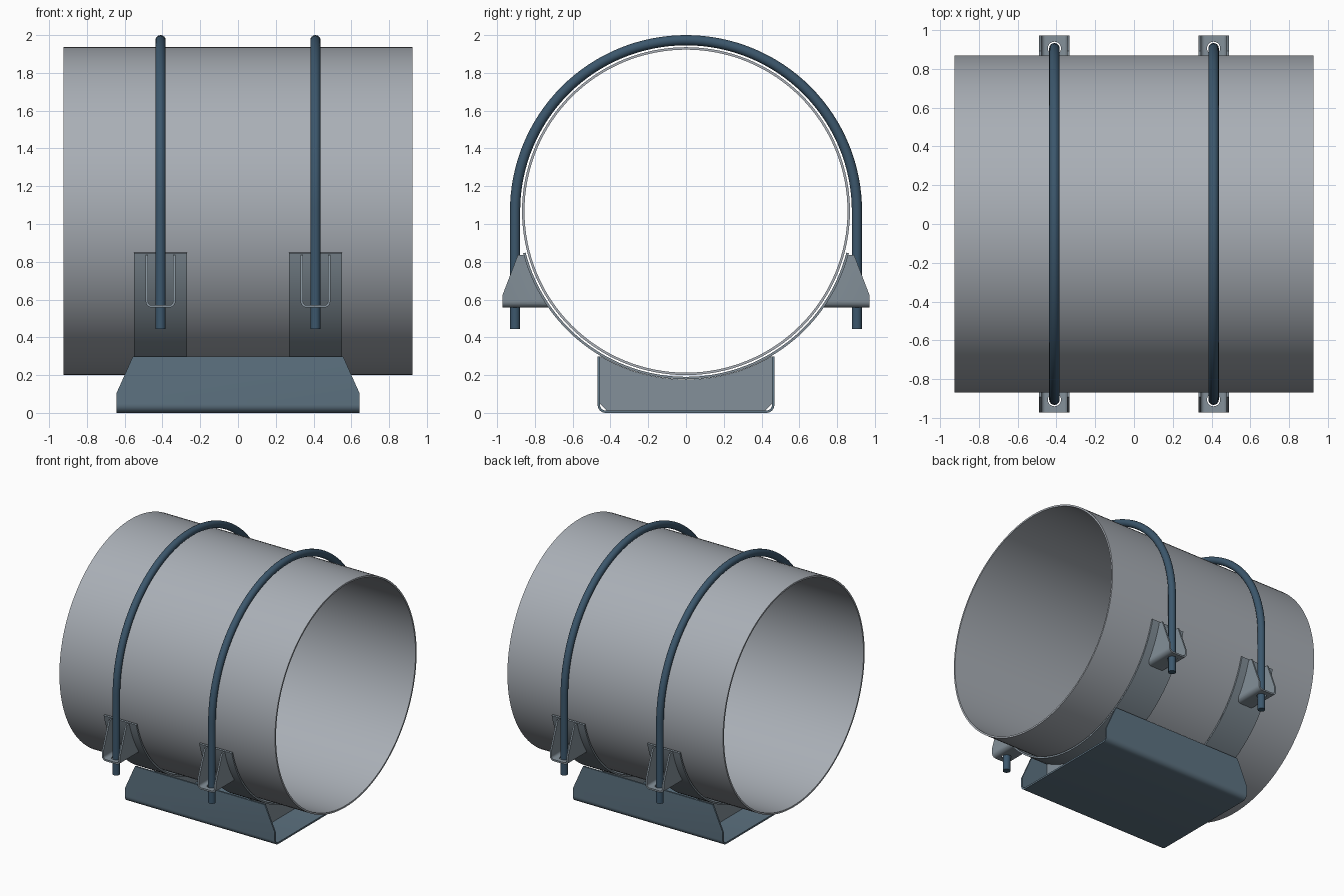
import bpy, bmesh, math

if "Cube" in bpy.data.objects:
    bpy.data.objects.remove(bpy.data.objects["Cube"])

CZ = 1.068           # pipe axis height
XS = (-0.41, 0.41)   # clamp stations


def material(name, col):
    m = bpy.data.materials.new(name)
    m.diffuse_color = (*col, 1)
    m.use_nodes = True
    m.node_tree.nodes["Principled BSDF"].inputs["Base Color"].default_value = m.diffuse_color
    return m


PIPE = material("pipe_grey", (0.40, 0.43, 0.47))
PLATE = material("plate_grey", (0.23, 0.28, 0.32))
BASE = material("base_blue", (0.11, 0.17, 0.22))
ROD = material("rod_blue", (0.045, 0.095, 0.15))


def prism(name, profile, axis, lo, hi, mat=None):
    """Extrude a 2D profile along 'X' (profile is y,z) or 'Y' (profile is x,z)."""
    def place(p, d):
        return (d, p[0], p[1]) if axis == 'X' else (p[0], d, p[1])
    bm = bmesh.new()
    a = [bm.verts.new(place(p, lo)) for p in profile]
    b = [bm.verts.new(place(p, hi)) for p in profile]
    n = len(profile)
    bm.faces.new(a)
    bm.faces.new(b)
    for i in range(n):
        j = (i + 1) % n
        bm.faces.new((a[i], a[j], b[j], b[i]))
    bmesh.ops.recalc_face_normals(bm, faces=bm.faces)
    me = bpy.data.meshes.new(name)
    bm.to_mesh(me)
    bm.free()
    ob = bpy.data.objects.new(name, me)
    bpy.context.collection.objects.link(ob)
    if mat:
        me.materials.append(mat)
    return ob


def smooth(ob):
    bpy.ops.object.select_all(action='DESELECT')
    ob.select_set(True)
    bpy.context.view_layer.objects.active = ob
    bpy.ops.object.shade_smooth_by_angle(angle=math.radians(30))


def boolean(ob, cutter, op):
    bpy.context.view_layer.objects.active = ob
    m = ob.modifiers.new("cut", 'BOOLEAN')
    m.operation, m.object, m.solver = op, cutter, 'EXACT'
    bpy.ops.object.modifier_apply(modifier=m.name)
    bpy.data.objects.remove(cutter)


def arc(r, a0, a1, n, cx=0.0, cz=CZ):
    return [(cx + r * math.cos(math.radians(a0 + (a1 - a0) * i / n)),
             cz + r * math.sin(math.radians(a0 + (a1 - a0) * i / n))) for i in range(n + 1)]


def channel(cx, half, bottom, top, t, r):
    """Closed profile of a bent U-channel with rounded corners."""
    def side(h, b, rr):
        return ([(cx - h, top)] + arc(rr, 180, 270, 6, cx - h + rr, b + rr)
                + arc(rr, 270, 360, 6, cx + h - rr, b + rr) + [(cx + h, top)])
    return side(half, bottom, r) + side(half - t, bottom + t, r - t)[::-1]


# Pipe: thin open tube
bm = bmesh.new()
N = 128
rings = [[bm.verts.new((x, r * math.cos(2 * math.pi * i / N), CZ + r * math.sin(2 * math.pi * i / N)))
          for i in range(N)] for x, r in ((-.925, .868), (.925, .868), (.925, .855), (-.925, .855))]
for k in range(4):
    p, q = rings[k], rings[(k + 1) % 4]
    for i in range(N):
        bm.faces.new((p[i], p[(i + 1) % N], q[(i + 1) % N], q[i]))
bmesh.ops.recalc_face_normals(bm, faces=bm.faces)
me = bpy.data.meshes.new("pipe")
bm.to_mesh(me)
bm.free()
me.materials.append(PIPE)
pipe = bpy.data.objects.new("pipe", me)
bpy.context.collection.objects.link(pipe)
smooth(pipe)

# Base shoe: U-channel with sloped ends
base = prism("base_channel", channel(0, .468, 0, .298, .013, .042), 'X', -.643, .643, BASE)
boolean(base, prism("cut", [(-.643, -.1), (.643, -.1), (.643, .105), (.547, .32), (-.547, .32),
                            (-.643, .105)], 'Y', -1, 1), 'INTERSECT')
smooth(base)

for x in XS:
    # Gusset plate inside the shoe, hollowed to the saddle
    top = arc(.891, 270 - 30.3, 270 + 30.3, 32)
    gusset = [(.42, .013), (-.42, .013), (-.455, .048), (-.455, .298)] + top + [(.455, .298), (.455, .048)]
    smooth(prism("gusset_plate", gusset, 'X', x - .007, x + .007, PLATE))

    # Saddle strap under the pipe
    strap = arc(.890, 194.5, 345.5, 64) + arc(.877, 345.5, 194.5, 64)
    smooth(prism("saddle_strap", strap, 'X', x - .14, x + .14, PLATE))

    # U-bolt: swept round rod
    cu = bpy.data.curves.new("u_bolt", 'CURVE')
    cu.dimensions = '3D'
    cu.bevel_depth, cu.bevel_resolution, cu.use_fill_caps = .027, 6, True
    path = [(.905, .445)] + arc(.905, 0, 180, 64) + [(-.905, .445)]
    sp = cu.splines.new('POLY')
    sp.points.add(len(path) - 1)
    for pt, (y, z) in zip(sp.points, path):
        pt.co = (x, y, z, 1)
    cu.materials.append(ROD)
    bolt = bpy.data.objects.new("u_bolt", cu)
    bpy.context.collection.objects.link(bolt)
    bpy.ops.object.select_all(action='DESELECT')
    bolt.select_set(True)
    bpy.context.view_layer.objects.active = bolt
    bpy.ops.object.convert(target='MESH')
    smooth(bpy.context.view_layer.objects.active)

    # Ear brackets: folded U plates with a bolt hole
    for s in (-1, 1):
        ear = prism("ear_bracket", channel(x, .079, .557, .86, .013, .034), 'Y', s * .6, s * 1.1, PLATE)
        shape = [(.971, .5), (.971, .625), (.89, .836)] + arc(.888, -15.1, -40, 16) + [(.68, .5)]
        boolean(ear, prism("cut", [(s * y, z) for y, z in shape], 'X', x - .2, x + .2), 'INTERSECT')
        bpy.ops.mesh.primitive_cylinder_add(vertices=32, radius=.034, depth=.1, location=(x, s * .905, .56))
        boolean(ear, bpy.context.object, 'DIFFERENCE')
        smooth(ear)
